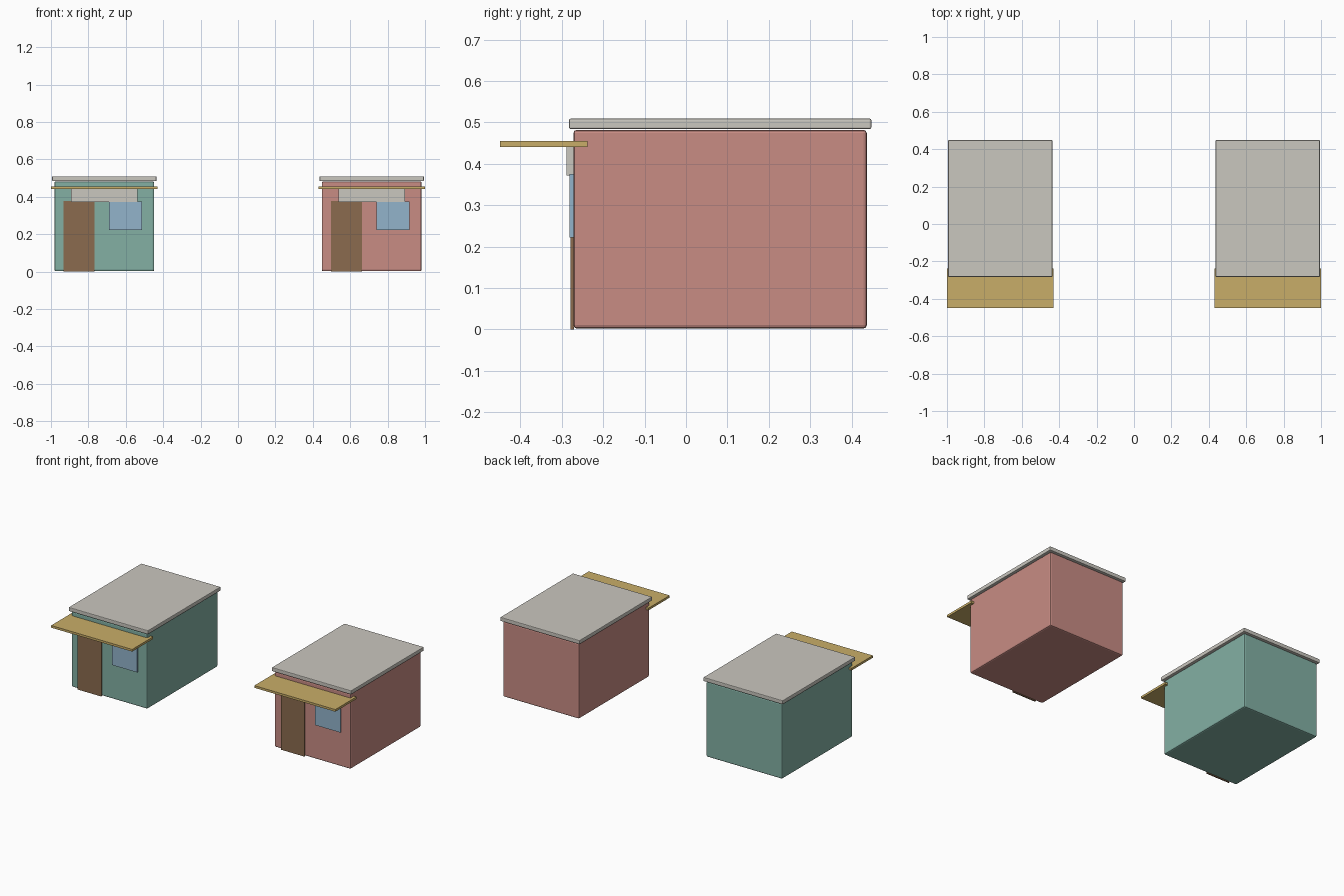
import bpy, bmesh

if "Cube" in bpy.data.objects:
    bpy.data.objects.remove(bpy.data.objects["Cube"])


def linear(c):
    c /= 255
    return c / 12.92 if c <= 0.04045 else ((c + 0.055) / 1.055) ** 2.4


def material(name, r, g, b):
    m = bpy.data.materials.new(name)
    m.diffuse_color = (linear(r), linear(g), linear(b), 1)
    m.use_nodes = True
    m.node_tree.nodes["Principled BSDF"].inputs["Base Color"].default_value = m.diffuse_color
    return m


GREEN = material("sea green wall", 131, 176, 164)
PINK = material("dusty pink wall", 200, 140, 132)
GREY = material("warm grey", 202, 199, 191)
GOLD = material("straw yellow", 201, 174, 104)
BROWN = material("door brown", 139, 107, 78)
BLUE = material("window blue", 146, 180, 203)


def box(name, x, y, z, mat, bevel=0.0):
    """Box from (min, max) ranges on each axis, with optional softened edges."""
    bm = bmesh.new()
    bmesh.ops.create_cube(bm, size=1)
    for v in bm.verts:
        v.co = [lo + (c + 0.5) * (hi - lo) for c, (lo, hi) in zip(v.co, (x, y, z))]
    mesh = bpy.data.meshes.new(name)
    bm.to_mesh(mesh)
    bm.free()
    mesh.materials.append(mat)
    ob = bpy.data.objects.new(name, mesh)
    bpy.context.collection.objects.link(ob)
    if bevel:
        mod = ob.modifiers.new("soft edges", "BEVEL")
        mod.width = bevel
        mod.segments = 2
    return ob


def shop(side, cx, wall):
    def part(name, x0, x1, y, z, mat, bevel=0.0):
        box(f"{side}_{name}", (cx + x0, cx + x1), y, z, mat, bevel)

    # Main block and flat roof slab
    part("walls", -0.267, 0.267, (-0.272, 0.437), (0.002, 0.482), wall, 0.008)
    part("roof", -0.279, 0.279, (-0.283, 0.448), (0.484, 0.509), GREY, 0.004)
    # Shopfront: awning, sign board, door and window
    part("awning", -0.285, 0.285, (-0.45, -0.238), (0.441, 0.455), GOLD)
    part("sign_board", -0.178, 0.178, (-0.289, -0.271), (0.372, 0.45), GREY)
    part("door", -0.218, -0.052, (-0.279, -0.271), (0.0, 0.378), BROWN)
    part("window", 0.025, 0.202, (-0.2815, -0.272), (0.222, 0.375), BLUE)


shop("left", -0.715, GREEN)
shop("right", 0.715, PINK)
